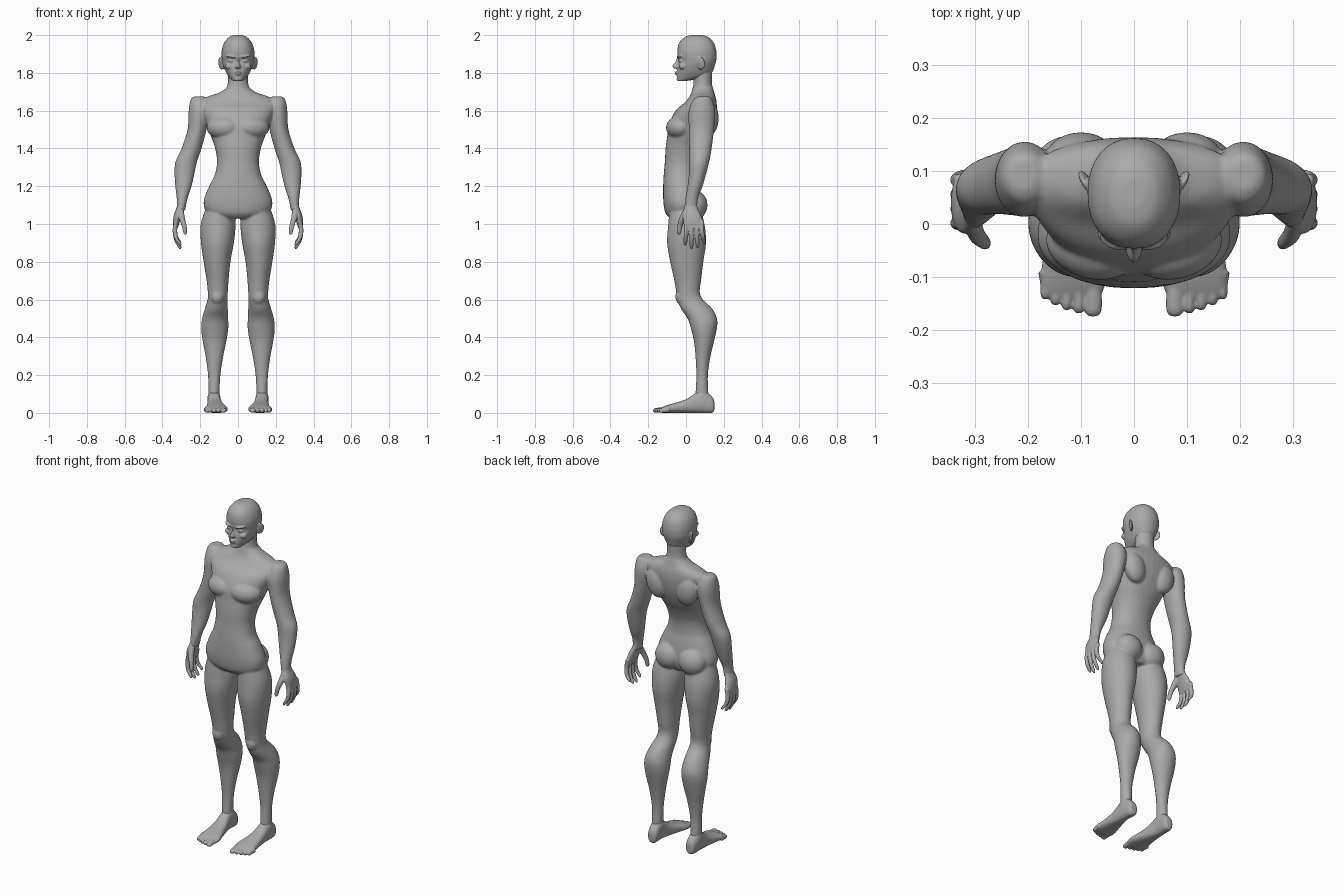
import bpy, bmesh, math
from mathutils import Matrix, Vector

skin = bpy.data.materials.new("grey skin")
skin.diffuse_color = (0.40, 0.40, 0.40, 1)
BOTH, MID = (1, -1), (1,)


def spline(rows, steps=5):
    """Smoothly interpolate a short table of ring parameters."""
    out = []
    for i in range(len(rows) - 1):
        p = [rows[max(0, min(len(rows) - 1, i + k))] for k in (-1, 0, 1, 2)]
        for s in range(steps):
            t = s / steps
            out.append([b + 0.5 * t * (c - a + t * (2 * a - 5 * b + 4 * c - d + t * (3 * (b - c) + d - a)))
                        for a, b, c, d in zip(*p)])
    return out + [list(rows[-1])]


def add_loft(bm, rows, sides=MID, along_y=False, power=2.0, n=32):
    """Rings of (position, centre x, half width, low edge, high edge)."""
    for side in sides:
        rings = []
        for pos, cx, rx, lo, hi in spline(rows):
            ring = []
            for k in range(n):
                a = 2 * math.pi * k / n
                c, s = math.cos(a), math.sin(a)
                u = cx + rx * math.copysign(abs(c) ** (2 / power), c)
                v = (lo + hi) / 2 + (hi - lo) / 2 * math.copysign(abs(s) ** (2 / power), s)
                ring.append(bm.verts.new((side * u, pos, max(v, 0)) if along_y else (side * u, v, pos)))
            rings.append(ring)
        for r, q in zip(rings, rings[1:]):
            for k in range(n):
                bm.faces.new((r[k], r[(k + 1) % n], q[(k + 1) % n], q[k]))
        bm.faces.new(rings[0])
        bm.faces.new(rings[-1])


def add_ball(bm, centre, radii, sides=BOTH, turn=0.0, tilt=0.0):
    """Ellipsoid muscle or feature, optionally turned about z and tilted about y."""
    for side in sides:
        m = (Matrix.Translation((side * centre[0], centre[1], centre[2]))
             @ Matrix.Rotation(side * turn, 4, 'Z') @ Matrix.Rotation(side * tilt, 4, 'Y')
             @ Matrix.Diagonal((*radii, 1)))
        bmesh.ops.create_uvsphere(bm, u_segments=24, v_segments=16, radius=1, matrix=m)


def finish(bm, name, voxel, smooth):
    """Fuse the overlapping forms into one smooth surface."""
    bmesh.ops.recalc_face_normals(bm, faces=bm.faces)
    me = bpy.data.meshes.new(name)
    bm.to_mesh(me)
    bm.free()
    me.materials.append(skin)
    ob = bpy.data.objects.new(name, me)
    bpy.context.collection.objects.link(ob)
    r = ob.modifiers.new("fuse", 'REMESH')
    r.mode, r.voxel_size, r.use_smooth_shade = 'VOXEL', voxel, True
    s = ob.modifiers.new("soften", 'SMOOTH')
    s.factor, s.iterations = 0.5, smooth


# Body: trunk, neck, legs and arms
bm = bmesh.new()
add_loft(bm, [(1.03, 0, .10, -.085, .06), (1.06, 0, .165, -.11, .075), (1.12, 0, .182, -.12, .08),
              (1.20, 0, .153, -.121, .07), (1.26, 0, .123, -.118, .06), (1.33, 0, .111, -.112, .065),
              (1.40, 0, .121, -.108, .092), (1.46, 0, .142, -.10, .125), (1.53, 0, .168, -.09, .152),
              (1.60, 0, .195, -.055, .163), (1.645, 0, .205, -.005, .162), (1.675, 0, .16, .018, .156),
              (1.695, 0, .10, .028, .15), (1.72, 0, .062, .035, .143)], power=2.2)
add_loft(bm, [(1.66, 0, .075, .02, .15), (1.70, 0, .065, .03, .147), (1.75, 0, .054, .04, .137),
              (1.82, 0, .054, .035, .14)])
add_loft(bm, [(1.10, .095, .07, -.085, .07), (1.0, .105, .092, -.094, .098), (.90, .109, .087, -.10, .106),
              (.80, .111, .071, -.084, .092), (.70, .108, .058, -.062, .08), (.64, .107, .053, -.052, .073),
              (.60, .108, .053, -.046, .09), (.55, .115, .061, -.026, .14), (.50, .121, .069, .008, .164),
              (.45, .123, .072, .025, .164), (.38, .124, .063, .042, .149), (.30, .125, .047, .05, .13),
              (.20, .126, .033, .055, .116), (.10, .127, .029, .05, .119), (.05, .127, .028, .05, .12)], BOTH)
add_loft(bm, [(1.676, .208, .022, .065, .12), (1.66, .206, .044, .04, .138), (1.60, .205, .056, .015, .155),
              (1.50, .217, .05, .015, .148), (1.40, .246, .053, .018, .136), (1.33, .274, .057, .018, .123),
              (1.27, .283, .053, .016, .108), (1.20, .289, .043, .008, .088), (1.13, .296, .028, -.004, .063),
              (1.07, .302, .022, -.01, .06)], BOTH)
add_ball(bm, (.078, -.04, 1.51), (.09, .064, .06), turn=.25)        # chest
add_ball(bm, (.10, .125, 1.56), (.065, .048, .09), tilt=.2)          # shoulder blades
add_ball(bm, (.078, .045, 1.10), (.082, .069, .078))                 # buttocks
add_ball(bm, (.11, -.03, .615), (.034, .026, .04))                   # kneecaps
add_ball(bm, (.127, .085, .085), (.036, .022, .022))                 # ankle bones
finish(bm, "body", .006, 5)

# Head with facial features
bm = bmesh.new()
add_loft(bm, [(2.0, 0, .02, .03, .085), (1.99, 0, .047, -.006, .118), (1.96, 0, .073, -.036, .147),
              (1.92, 0, .086, -.046, .160), (1.885, 0, .087, -.044, .162), (1.865, 0, .085, -.038, .16),
              (1.84, 0, .079, -.044, .153), (1.80, 0, .062, -.048, .137), (1.775, 0, .045, -.048, .10),
              (1.757, 0, .026, -.042, .0)], power=2.2)
add_loft(bm, [(1.885, 0, .008, -.048, 0), (1.86, 0, .008, -.056, 0), (1.84, 0, .013, -.07, 0),
              (1.83, 0, .017, -.072, 0), (1.822, 0, .012, -.058, 0)])   # nose
add_ball(bm, (.037, -.033, 1.886), (.03, .015, .007), turn=.35, tilt=-.15)   # brows
add_ball(bm, (.036, -.026, 1.864), (.019, .014, .009), turn=.35)     # eyes
add_ball(bm, (.047, -.016, 1.835), (.022, .022, .018))               # cheeks
add_ball(bm, (0, -.049, 1.803), (.018, .011, .004), MID)             # upper lip
add_ball(bm, (0, -.047, 1.793), (.015, .011, .0045), MID)            # lower lip
add_ball(bm, (0, -.036, 1.768), (.022, .014, .012), MID)             # chin
add_ball(bm, (.089, .078, 1.85), (.008, .026, .034), turn=-.55, tilt=.15)    # ears
finish(bm, "head", .004, 2)

# Hands and feet, one object per side
for side, label in ((1, "left"), (-1, "right")):
    one = (side,)
    bm = bmesh.new()
    add_loft(bm, [(1.13, .297, .022, .0, .058), (1.09, .304, .02, -.008, .06), (1.05, .318, .021, -.018, .077),
                  (1.01, .327, .018, -.014, .09), (.98, .331, .012, -.01, .094)], one)
    for i, tip in enumerate((.885, .868, .872, .895)):               # fingers
        y0, y1 = .002 + .027 * i, -.004 + .033 * i
        f = lambda z, x, r, y: (z, x, r, y - r, y + r)
        add_loft(bm, [f(1.02, .326, .012, y0), f(.97, .334, .0125, y0), f((.97 + tip) / 2, .328, .0115, (y0 + y1) / 2),
                      f(tip + .012, .310, .0095, y1), f(tip, .305, .004, y1)], one, n=14)
    add_loft(bm, [(1.08, .303, .015, -.012, .025), (1.03, .297, .016, -.036, -.002), (.99, .285, .013, -.046, -.018),
                  (.955, .28, .010, -.048, -.026), (.943, .279, .004, -.042, -.033)], one, n=16)  # thumb
    finish(bm, "hand_" + label, .0035, 2)

    bm = bmesh.new()
    add_loft(bm, [(.15, .125, .015, .015, .06), (.138, .125, .028, 0, .085), (.09, .127, .034, 0, .125),
                  (.055, .126, .035, 0, .108), (.01, .122, .041, 0, .077), (-.04, .118, .05, 0, .058),
                  (-.09, .115, .06, 0, .044), (-.12, .116, .06, 0, .033), (-.138, .117, .052, .002, .024)],
             one, along_y=True, power=2.4)
    for x, r, tip in ((.077, .017, -.174), (.104, .0115, -.168), (.127, .011, -.162),
                      (.148, .0105, -.153), (.167, .010, -.142)):    # toes
        add_loft(bm, [(-.09, x + .004, r, .003, .034), (tip + .03, x, r, .002, .028), (tip + .008, x, r * .9, .001, .024),
                      (tip, x, r * .45, .006, .017)], one, along_y=True, n=16)
    finish(bm, "foot_" + label, .0035, 2)
